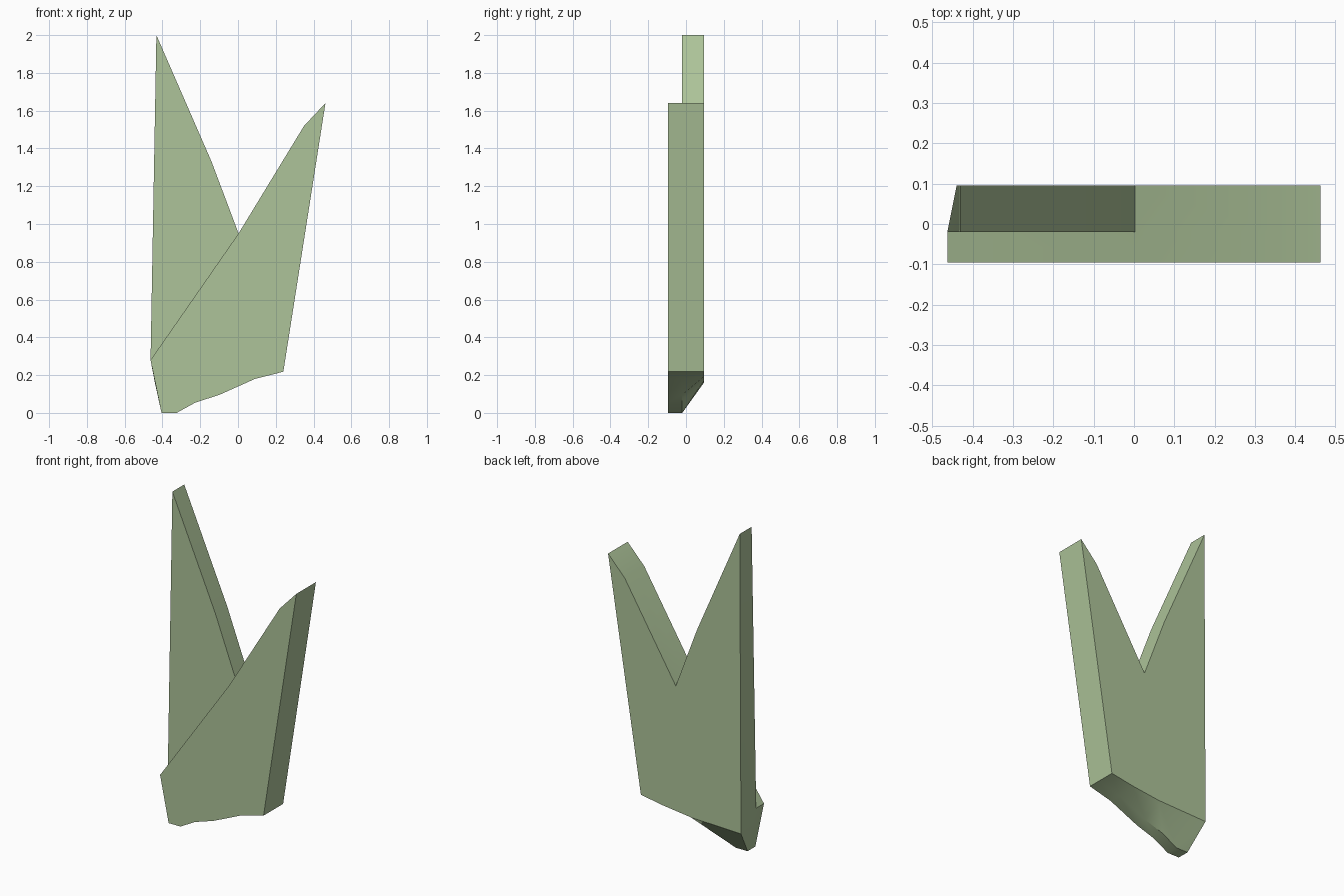
import bpy, bmesh, math

if "Cube" in bpy.data.objects:
    bpy.data.objects.remove(bpy.data.objects["Cube"])

Y_FRONT, Y_STEP, Y_BACK = -0.095, -0.02, 0.095

# Thick lower piece and right prong outline (x, z)
base = [(-0.463, 0.28), (-0.405, 0), (-0.325, 0), (-0.225, 0.055), (-0.1, 0.095),
        (0.09, 0.18), (0.24, 0.218), (0.463, 1.64), (0.35, 1.52), (0.003, 0.95)]
# Thin left prong, set back from the front
prong = [(-0.14, 1.33), (-0.432, 2.0)]
# Back outline: underside rises towards the back, coincident points are merged
left, middle = (-0.44, 0.16), (-0.1, 0.17)
back = [left, left, left, middle, middle, (0.09, 0.193)] + base[6:] + prong

bm = bmesh.new()


def ring(points, y):
    return [bm.verts.new((x, y, z)) for x, z in points]


def bridge(a, b, pairs):
    for i, j in pairs:
        # Skip collapsed corners by building only distinct positions
        verts = [a[i], a[j], b[j], b[i]]
        if (b[i].co - b[j].co).length < 1e-6:
            verts.pop()
        bm.faces.new(verts)


front_ring = ring(base, Y_FRONT)
step_ring = ring(base + prong, Y_STEP)
back_ring = ring(back, Y_BACK)

# Front slab with its walls
bm.faces.new(front_ring)
bridge(front_ring, step_ring, [(i, (i + 1) % 10) for i in range(10)])
# Rear layer, left prong face and back
bridge(step_ring, back_ring, [(i, (i + 1) % 12) for i in range(12)])
bm.faces.new([step_ring[i] for i in (0, 9, 10, 11)])
bm.faces.new([back_ring[i] for i in (0, 3, 5, 6, 7, 8, 9, 10, 11)])

bmesh.ops.remove_doubles(bm, verts=bm.verts, dist=0.0005)
bmesh.ops.recalc_face_normals(bm, faces=bm.faces)

mesh = bpy.data.meshes.new("leaf_blade")
bm.to_mesh(mesh)
bm.free()
leaf = bpy.data.objects.new("leaf_blade", mesh)
bpy.context.collection.objects.link(leaf)

# Colour
green = bpy.data.materials.new("pale_green")
green.diffuse_color = (0.42, 0.55, 0.32, 1)
green.use_nodes = True
green.node_tree.nodes["Principled BSDF"].inputs["Base Color"].default_value = green.diffuse_color
mesh.materials.append(green)

# Soft underside and prong bends, crisp rims
bpy.context.view_layer.objects.active = leaf
leaf.select_set(True)
bpy.ops.object.shade_smooth_by_angle(angle=math.radians(30))
